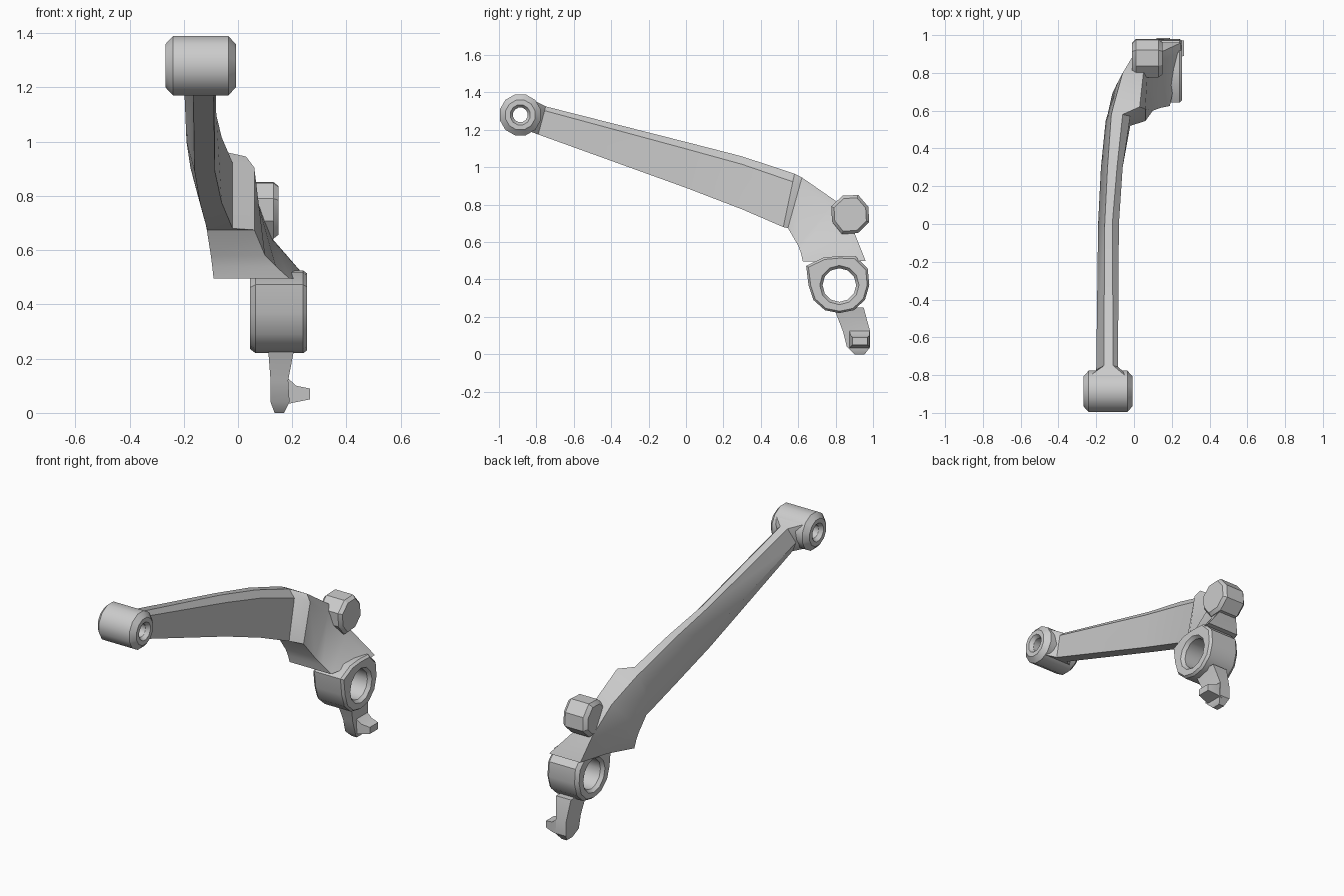
import bpy, bmesh
from math import sin, cos, tau, radians

if "Cube" in bpy.data.objects:
    bpy.data.objects.remove(bpy.data.objects["Cube"])


def loft(name, rings, loop=False):
    """Skin equal-length point rings; cap both ends unless it loops."""
    bm = bmesh.new()
    rows = [[bm.verts.new(p) for p in r] for r in rings]
    pairs = list(zip(rows, rows[1:] + rows[:1])) if loop else list(zip(rows, rows[1:]))
    for a, b in pairs:
        n = len(a)
        for i in range(n):
            j = (i + 1) % n
            bm.faces.new((a[i], a[j], b[j], b[i]))
    if not loop:
        bm.faces.new(rows[0])
        bm.faces.new(rows[-1])
    bmesh.ops.recalc_face_normals(bm, faces=bm.faces)
    me = bpy.data.meshes.new(name)
    bm.to_mesh(me)
    bm.free()
    ob = bpy.data.objects.new(name, me)
    bpy.context.collection.objects.link(ob)
    bpy.ops.object.select_all(action='DESELECT')
    bpy.context.view_layer.objects.active = ob
    ob.select_set(True)
    bpy.ops.object.shade_smooth_by_angle(angle=radians(32))
    return ob


def ring(x, cy, cz, radii, turn=0.0):
    """Polygon around the x axis, one radius per corner."""
    n = len(radii)
    return [(x, cy + r * cos(tau * (i + turn) / n), cz + r * sin(tau * (i + turn) / n))
            for i, r in enumerate(radii)]


# Bushing at the far end of the arm, with recessed through-hole
bush = [(-.268, .055), (-.268, .082), (-.24, .113), (-.035, .113), (-.008, .082),
        (-.008, .055), (-.03, .04), (-.246, .04)]
loft("end_bushing", [ring(x, -.886, 1.28, [r] * 12, .5) for x, r in bush], loop=True)

# Arm and lower body: each station gives the bottom (y, z), the top (y, z),
# then x of left-bottom, left-middle, left-top, right-top, right-shoulder, right-bottom
stations = [
    (-.83, 1.19, -.80, 1.35, -.22, -.245, -.23, -.05, -.03, -.03),
    (-.79, 1.175, -.75, 1.325, -.165, -.20, -.16, -.11, -.085, -.09),
    (0, .89, 0, 1.135, -.16, -.19, -.155, -.115, -.08, -.085),
    (.30, .775, .30, 1.058, -.14, -.175, -.14, -.09, -.06, -.06),
    (.52, .68, .58, .965, -.115, -.15, -.12, -.06, -.02, -.02),
    (.545, .675, .62, .945, -.115, -.14, -.11, .03, .06, .06),
    (.60, .58, .80, .82, -.10, -.115, -.06, .05, .07, .10),
    (.615, .54, .90, .65, -.095, -.09, 0, .12, .13, .14),
    (.625, .495, .96, .50, -.09, -.01, .04, .25, .25, .19),
]
sections = []
for by, bz, ty, tz, *xs in stations:
    sections.append([(x, by + (ty - by) * f, bz + (tz - bz) * f)
                     for x, f in zip(xs, (0, .45, 1, 1, .85, 0))])
loft("lever_arm", sections)

# Pivot hub: outline swells at the top to meet the body
outer = [.16, .175, .175, .155, .17, .205, .165, .16, .155, .15, .155, .158]
hub = [ring(x, .82, .37, [r * s for r in outer])
       for x, s in ((.045, .9), (.065, 1), (.24, 1), (.255, .93))]
hub += [ring(x, .82, .37, [r] * 12) for x, r in ((.255, .105), (.235, .09), (.065, .09), (.045, .105))]
loft("pivot_hub", hub, loop=True)

# Solid boss behind the bend
boss_r = [.105, .112, .108, .11, .105, .115, .108, .11]
loft("upper_boss", [ring(x, .878, .748, [r * s for r in boss_r], .5)
                    for x, s in ((-.01, .8), (.01, 1), (.13, 1), (.15, .85))])

# Lower tab hanging from the hub: z, y range, x range
tab = [(.25, .79, .95, .11, .21), (.12, .84, .985, .12, .185),
       (.04, .86, .985, .12, .19), (0, .90, .955, .135, .17)]
loft("lower_tab", [[(a, c, z), (b, c, z), (b, d, z), (a, d, z)] for z, c, d, a, b in tab])

# Side prong on the tab: x, y range, z range
prong = [(.17, .87, .98, .03, .14), (.215, .88, .98, .04, .10), (.265, .89, .97, .05, .09)]
loft("tab_prong", [[(x, a, c), (x, b, c), (x, b, d), (x, a, d)] for x, a, b, c, d in prong])
